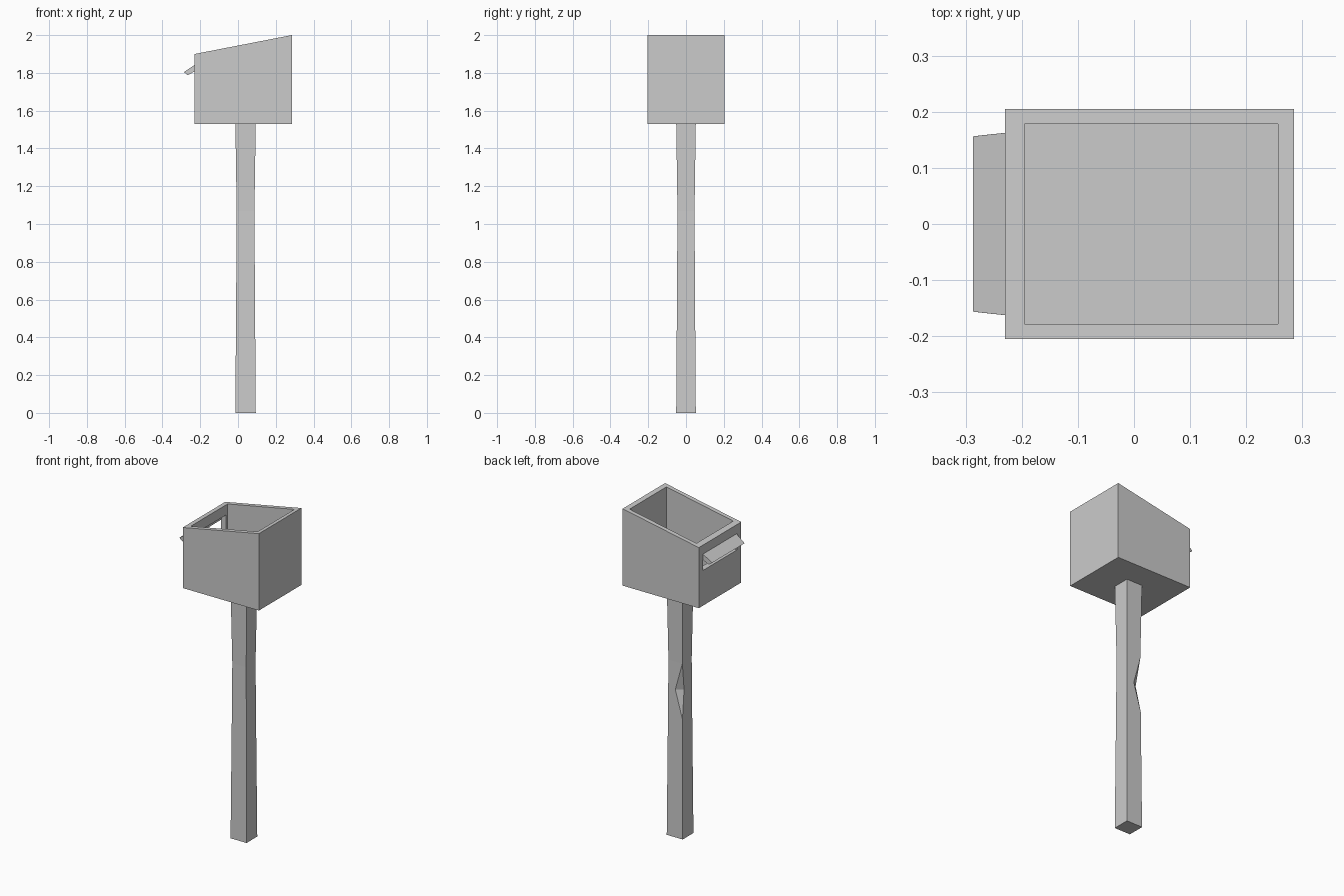
import bpy
import bmesh
from mathutils import Vector

cube = bpy.data.objects.get("Cube")
if cube:
    bpy.data.objects.remove(cube, do_unlink=True)

grey = bpy.data.materials.new("plain grey")
grey.use_nodes = True
COLOUR = (0.6, 0.6, 0.6, 1)
grey.diffuse_color = COLOUR
grey.node_tree.nodes["Principled BSDF"].inputs["Base Color"].default_value = COLOUR


def finish(bm, name):
    """Turn a bmesh into a named, flat-shaded object."""
    bmesh.ops.recalc_face_normals(bm, faces=bm.faces)
    mesh = bpy.data.meshes.new(name)
    bm.to_mesh(mesh)
    bm.free()
    mesh.materials.append(grey)
    obj = bpy.data.objects.new(name, mesh)
    bpy.context.collection.objects.link(obj)
    return obj


def loft(bm, rings):
    """Skin a closed solid through rings with equal point counts."""
    rows = [[bm.verts.new(p) for p in ring] for ring in rings]
    for low, high in zip(rows, rows[1:]):
        for i in range(len(low)):
            j = (i + 1) % len(low)
            bm.faces.new((low[i], low[j], high[j], high[i]))
    bm.faces.new(rows[0])
    bm.faces.new(rows[-1])


def rectangle(x0, x1, y, height):
    """Rectangular ring, its height a function of x."""
    return [Vector((x, s, height(x)))
            for x, s in ((x0, -y), (x1, -y), (x1, y), (x0, y))]


def sloped_top(x):
    return 1.9 + (x + 0.23) * 0.1 / 0.515


# Open box with a sloping rim: outside up, across the rim, down to the floor
bm = bmesh.new()
outer, inner = (-0.23, 0.285, 0.205), (-0.195, 0.257, 0.178)
loft(bm, [rectangle(*outer, lambda x: 1.53),
          rectangle(*outer, sloped_top),
          rectangle(*inner, sloped_top),
          rectangle(*inner, lambda x: 1.56)])
box = finish(bm, "letter_box")

# Slot cut through the low wall
bm = bmesh.new()
bmesh.ops.create_cube(bm, size=1)
bmesh.ops.scale(bm, verts=bm.verts, vec=(0.1, 0.33, 0.1))
bmesh.ops.translate(bm, verts=bm.verts, vec=(-0.21, 0, 1.795))
cutter = finish(bm, "slot_cutter")
cutter.hide_render = True
cutter.hide_set(True)
cut = box.modifiers.new("slot", 'BOOLEAN')
cut.operation = 'DIFFERENCE'
cut.solver = 'EXACT'
cut.object = cutter

# Slanted flap over the slot, slightly narrower at its tip
bm = bmesh.new()
profile = [(-0.225, 1.845), (-0.287, 1.804), (-0.266, 1.788), (-0.225, 1.81)]
loft(bm, [[(x, side * (0.163 + min(0, x + 0.23) * 0.12), z) for x, z in profile]
          for side in (-1, 1)])
finish(bm, "slot_flap")

# Post, a little slimmer in the middle, with one chipped edge
bm = bmesh.new()
rings = []
for z, half in ((0, 0.054), (0.73, 0.049), (0.9, 0.048), (1.07, 0.047), (1.54, 0.054)):
    ring = rectangle(-half, half, half * 0.96, lambda x: z)
    ring.insert(3, Vector((0, half * 0.96, z)))
    if z == 0.9:
        ring[4] += Vector((0.01, -0.03, 0))
    rings.append([p + Vector((0.04, 0, 0)) for p in ring])
loft(bm, rings)
bmesh.ops.triangulate(bm, faces=bm.faces)
finish(bm, "post")
